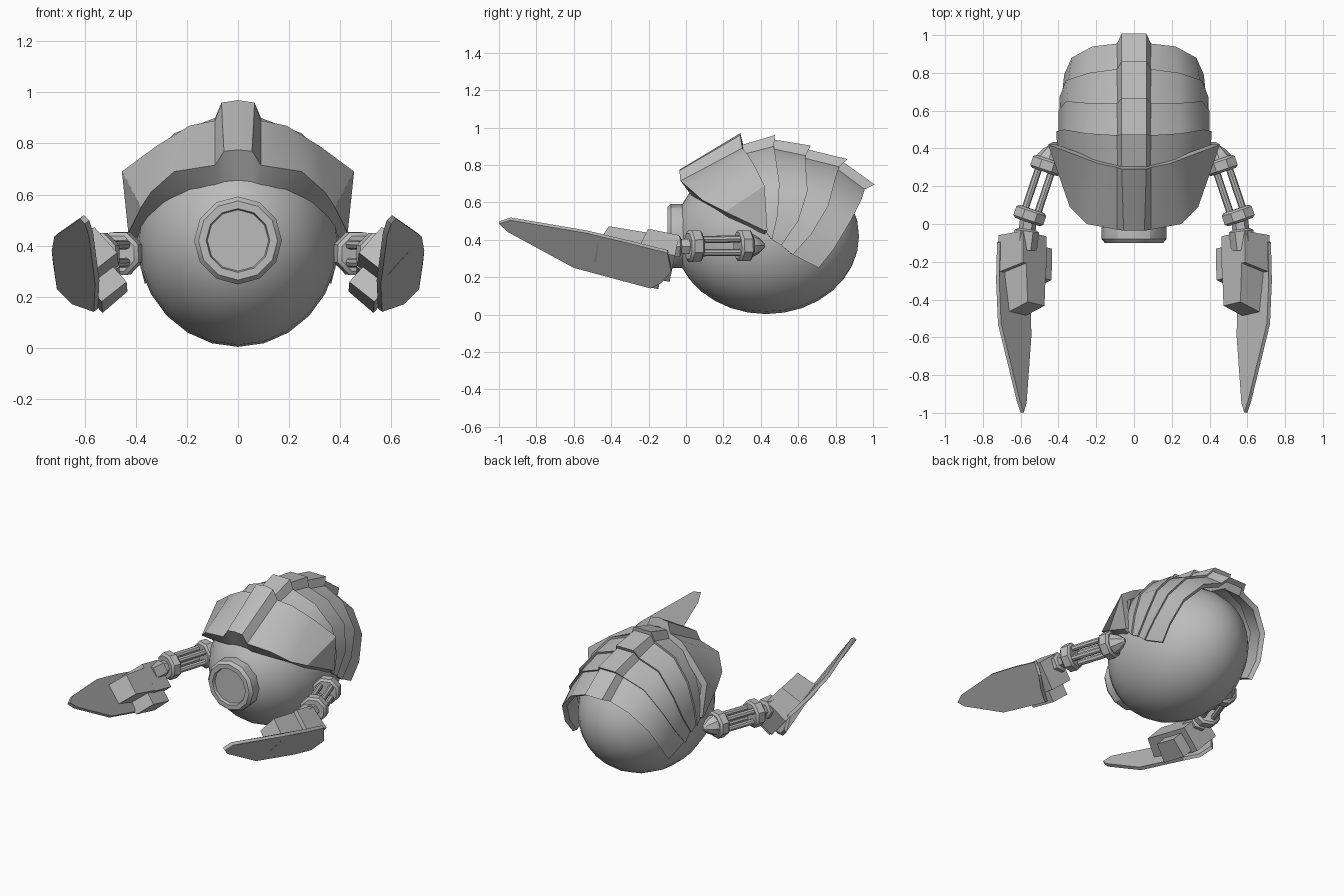
import bpy, bmesh, math
from mathutils import Vector, Matrix

if "Cube" in bpy.data.objects:
    bpy.data.objects.remove(bpy.data.objects["Cube"])

GREY = bpy.data.materials.new("plain_grey")
GREY.diffuse_color = (0.5, 0.5, 0.5, 1)
GREY.use_nodes = True
GREY.node_tree.nodes["Principled BSDF"].inputs["Base Color"].default_value = GREY.diffuse_color
CENTRE = Vector((0, 0.43, 0.42))


def finish(bm, name, mirror=False, angle=30):
    bmesh.ops.recalc_face_normals(bm, faces=bm.faces[:])
    me = bpy.data.meshes.new(name)
    bm.to_mesh(me)
    bm.free()
    me.materials.append(GREY)
    ob = bpy.data.objects.new(name, me)
    bpy.context.collection.objects.link(ob)
    bpy.ops.object.select_all(action='DESELECT')
    ob.select_set(True)
    bpy.context.view_layer.objects.active = ob
    bpy.ops.object.shade_smooth_by_angle(angle=math.radians(angle))
    if mirror:
        mod = ob.modifiers.new("mirror", 'MIRROR')
        mod.use_clip = True
    return ob


def shell(name, loops):
    """Closed half shell: loops are outer front, outer back, inner back, inner front."""
    bm = bmesh.new()
    rows = [[bm.verts.new(p) for p in loop] for loop in loops]
    n = len(rows[0])
    for k in range(4):
        a, b = rows[k], rows[(k + 1) % 4]
        for i in range(n - 1):
            bm.faces.new((a[i], a[i + 1], b[i + 1], b[i]))
    bm.faces.new([r[-1] for r in rows])
    return finish(bm, name, True)


def scaled(points, k):
    out = []
    for p in points:
        q = CENTRE + (Vector(p) - CENTRE) * k
        out.append(q)
    return out


def ridged(points, height=0.06):
    """Add the raised centre ridge to a half edge that starts at x = 0.09."""
    p = Vector(points[0])
    d = Vector((0, p.y - CENTRE.y, p.z - CENTRE.z)).normalized() * height
    top = p + d
    return [Vector((0, top.y, top.z)), Vector((0.065, top.y, top.z))] + [Vector(q) for q in points]


def lathe(name, rings, start, axis, sides, mirror=True, spin=0.0):
    """Rings of (distance along axis, radius), closed with end caps."""
    bm = bmesh.new()
    rot = Vector(axis).to_track_quat('Z', 'Y')
    rows = []
    for h, r in rings:
        rows.append([bm.verts.new(Vector(start) + rot @ Vector((
            r * math.cos(2 * math.pi * i / sides + spin),
            r * math.sin(2 * math.pi * i / sides + spin), h))) for i in range(sides)])
    for a, b in zip(rows, rows[1:]):
        for i in range(sides):
            j = (i + 1) % sides
            bm.faces.new((a[i], a[j], b[j], b[i]))
    bm.faces.new(rows[0])
    bm.faces.new(rows[-1])
    return finish(bm, name, mirror)


# Round body
bm = bmesh.new()
bmesh.ops.create_uvsphere(bm, u_segments=24, v_segments=16, radius=1,
                          matrix=Matrix.Translation(CENTRE) @ Matrix.Diagonal((0.395, 0.495, 0.417, 1))
                          @ Matrix.Rotation(math.pi / 2, 4, 'X'))
finish(bm, "body", angle=60)

# Eye barrel with a sunken lens
lathe("eye", [(0, 0.15), (0.10, 0.172), (0.18, 0.172), (0.20, 0.155), (0.20, 0.125), (0.18, 0.12)],
      (0, 0.10, 0.42), (0, -1, 0), 12, mirror=False)

# Brow plate
brow_front = [(0, -0.035, 0.775), (0.055, -0.035, 0.77), (0.09, -0.03, 0.715), (0.25, 0.0, 0.69),
              (0.34, 0.09, 0.61), (0.38, 0.21, 0.55), (0.43, 0.42, 0.45)]
brow_back = [(0, 0.29, 0.97), (0.065, 0.29, 0.96), (0.09, 0.30, 0.89), (0.19, 0.32, 0.87),
             (0.32, 0.37, 0.79), (0.455, 0.42, 0.69), (0.43, 0.435, 0.45)]
brow_inner = [(0, 0.03, 0.64), (0.055, 0.03, 0.64), (0.09, 0.03, 0.635), (0.19, 0.06, 0.62),
              (0.28, 0.14, 0.575), (0.33, 0.24, 0.50), (0.40, 0.42, 0.43)]
shell("brow_plate", [brow_front, brow_back, scaled(brow_back, 0.9), brow_inner])

# Overlapping back plates, each tucked under the one ahead
edges = [
    [(0.09, 0.30, 0.87), (0.22, 0.33, 0.83), (0.34, 0.37, 0.72), (0.42, 0.42, 0.57), (0.42, 0.43, 0.44)],
    [(0.09, 0.47, 0.90), (0.25, 0.48, 0.84), (0.37, 0.50, 0.70), (0.412, 0.49, 0.53), (0.41, 0.46, 0.40)],
    [(0.09, 0.64, 0.85), (0.24, 0.64, 0.80), (0.36, 0.65, 0.66), (0.40, 0.60, 0.50), (0.40, 0.51, 0.37)],
    [(0.09, 0.82, 0.79), (0.24, 0.80, 0.73), (0.36, 0.76, 0.58), (0.395, 0.67, 0.43), (0.395, 0.57, 0.32)],
    [(0.09, 0.955, 0.67), (0.22, 0.94, 0.62), (0.33, 0.88, 0.50), (0.37, 0.79, 0.35), (0.365, 0.71, 0.25)],
]
for i in range(4):
    front = ridged(scaled(edges[i], 0.97), 0.05)
    back = ridged(edges[i + 1])
    shell("back_plate_%d" % (i + 1), [front, back, scaled(back, 0.94), scaled(front, 0.95)])

# Arms: pointed shoulder, collars, rods and wrist along one axis
SHOULDER = Vector((0.425, 0.42, 0.37))
AXIS = Vector((0.155, -0.46, -0.005)).normalized()
lathe("shoulder", [(0, 0.012), (0.035, 0.045), (0.08, 0.068), (0.09, 0.068)], SHOULDER, AXIS, 8)
for name, dist in (("upper_collar", 0.08), ("lower_collar", 0.36)):
    lathe(name, [(0, 0.075), (0.012, 0.09), (0.06, 0.09), (0.072, 0.075)],
          SHOULDER + AXIS * dist, AXIS, 8, spin=math.pi / 8)
rot = AXIS.to_track_quat('Z', 'Y')
for i in range(4):
    a = math.pi / 4 + i * math.pi / 2
    offset = rot @ Vector((0.05 * math.cos(a), 0.05 * math.sin(a), 0.14))
    lathe("arm_rod_%d" % (i + 1), [(0, 0.019), (0.23, 0.019)], SHOULDER + offset, AXIS, 8)
lathe("wrist", [(0, 0.045), (0.05, 0.045), (0.06, 0.065), (0.16, 0.065)],
      SHOULDER + AXIS * 0.42, AXIS + Vector((-0.2, 0, 0)), 6)

# Hand blocks, lying along the inner face of the claw
FWD = Vector((0.0, -0.97, 0.2)).normalized()
NRM = Vector((-0.75, 0.19, 0.63))
NRM = (NRM - FWD * NRM.dot(FWD)).normalized()
FRAME = Matrix((FWD, NRM, FWD.cross(NRM))).transposed().to_4x4()


def block(name, centre, size, taper):
    bm = bmesh.new()
    bmesh.ops.create_cube(bm, size=1)
    for v in bm.verts:
        if v.co.x > 0:                       # narrower towards the claw tip
            v.co.z *= taper
            if v.co.y > 0:
                v.co.x -= 0.15
    bm.transform(Matrix.Translation(centre) @ FRAME @ Matrix.Diagonal((*size, 1)))
    finish(bm, name, True)


block("palm", (0.59, -0.16, 0.32), (0.20, 0.17, 0.19), 1.0)
block("finger", (0.575, -0.34, 0.355), (0.27, 0.15, 0.16), 0.85)
block("thumb", (0.515, -0.23, 0.235), (0.20, 0.13, 0.10), 0.9)

# Flat claw blade
outline = [(0.60, -1.0, 0.485), (0.62, -0.94, 0.505), (0.72, -0.53, 0.435), (0.73, -0.30, 0.38),
           (0.725, -0.10, 0.33), (0.71, -0.08, 0.23), (0.65, -0.13, 0.17), (0.565, -0.19, 0.14),
           (0.56, -0.60, 0.25), (0.585, -0.95, 0.44)]
bm = bmesh.new()
outer = [bm.verts.new(p) for p in outline]
inner = [bm.verts.new(Vector(p) + NRM * 0.022) for p in outline]
bm.faces.new(outer)
bm.faces.new(inner)
for i in range(len(outline)):
    j = (i + 1) % len(outline)
    bm.faces.new((outer[i], outer[j], inner[j], inner[i]))
finish(bm, "claw_blade", True)
